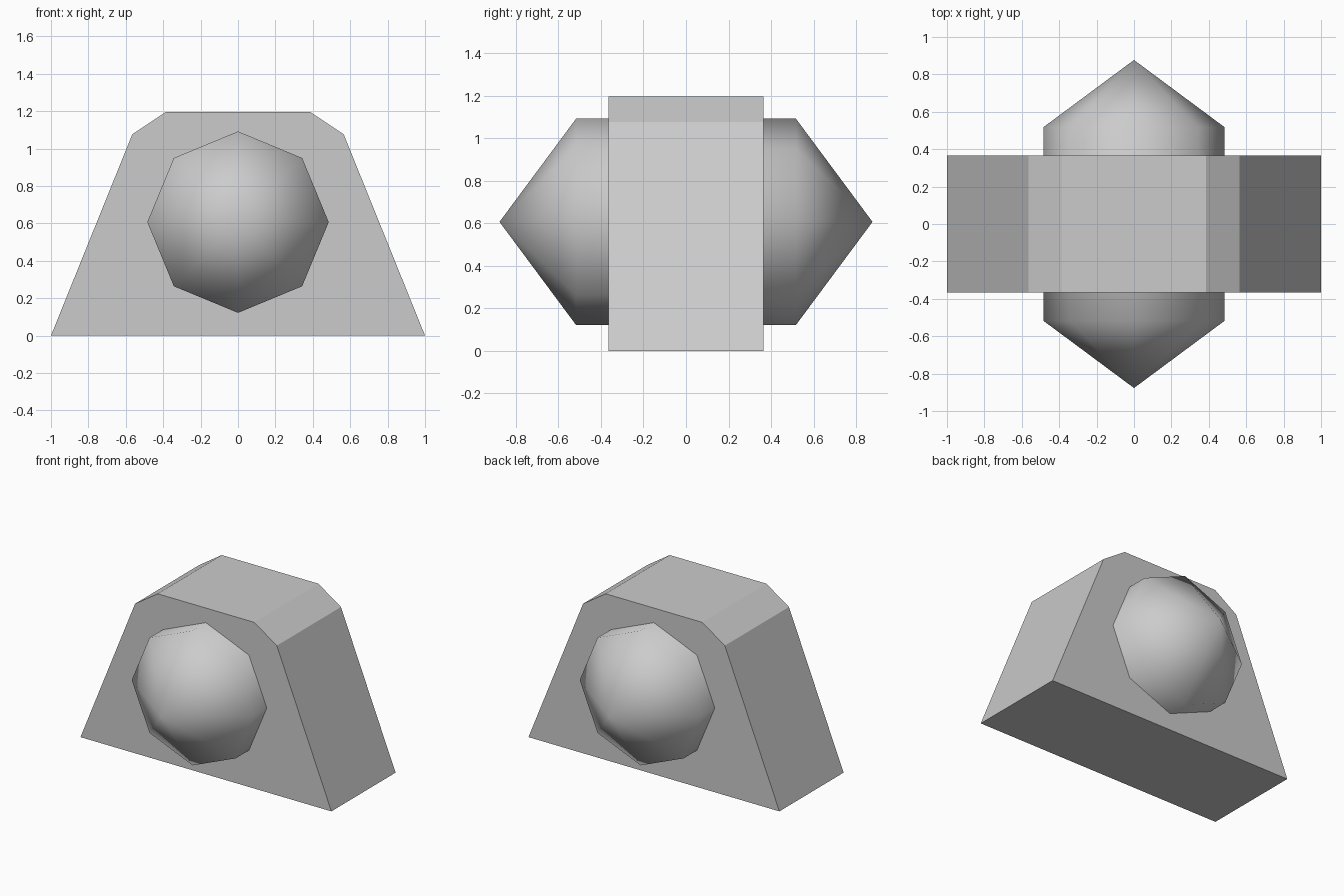
import bpy, bmesh
from math import cos, sin, pi

cube = bpy.data.objects.get("Cube")
if cube:
    bpy.data.objects.remove(cube, do_unlink=True)

grey = bpy.data.materials.new("light_grey")
grey.use_nodes = True
colour = (0.6, 0.6, 0.6, 1)
grey.diffuse_color = colour
grey.node_tree.nodes["Principled BSDF"].inputs["Base Color"].default_value = colour


def add_object(name, bm, smooth):
    bmesh.ops.recalc_face_normals(bm, faces=bm.faces)
    for face in bm.faces:
        face.smooth = smooth
    mesh = bpy.data.meshes.new(name)
    bm.to_mesh(mesh)
    bm.free()
    mesh.materials.append(grey)
    obj = bpy.data.objects.new(name, mesh)
    bpy.context.collection.objects.link(obj)
    return obj


# Tapered housing: half profile mirrored in x, extruded front to back
half_depth = 0.365
half = [(1, 0), (0.565, 1.077), (0.385, 1.197)]
profile = half + [(-x, z) for x, z in reversed(half)]
bm = bmesh.new()
front = bm.faces.new([bm.verts.new((x, -half_depth, z)) for x, z in profile])
ext = bmesh.ops.extrude_face_region(bm, geom=[front], use_keep_orig=True)
moved = [v for v in ext["geom"] if isinstance(v, bmesh.types.BMVert)]
bmesh.ops.translate(bm, verts=moved, vec=(0, 2 * half_depth, 0))
add_object("housing", bm, False)

# Eight-sided spindle through the housing, pointed at both ends
sides, radius, centre_z = 8, 0.485, 0.607
shoulder, tip = 0.517, 0.877
bm = bmesh.new()
rings = [[bm.verts.new((radius * cos(2 * pi * i / sides), y,
                        centre_z + radius * sin(2 * pi * i / sides)))
          for i in range(sides)] for y in (-shoulder, shoulder)]
tips = [bm.verts.new((0, y, centre_z)) for y in (-tip, tip)]
for i in range(sides):
    j = (i + 1) % sides
    bm.faces.new((rings[0][i], rings[0][j], rings[1][j], rings[1][i]))
    for ring, point in zip(rings, tips):
        bm.faces.new((ring[i], ring[j], point))
add_object("pointed_spindle", bm, True)
